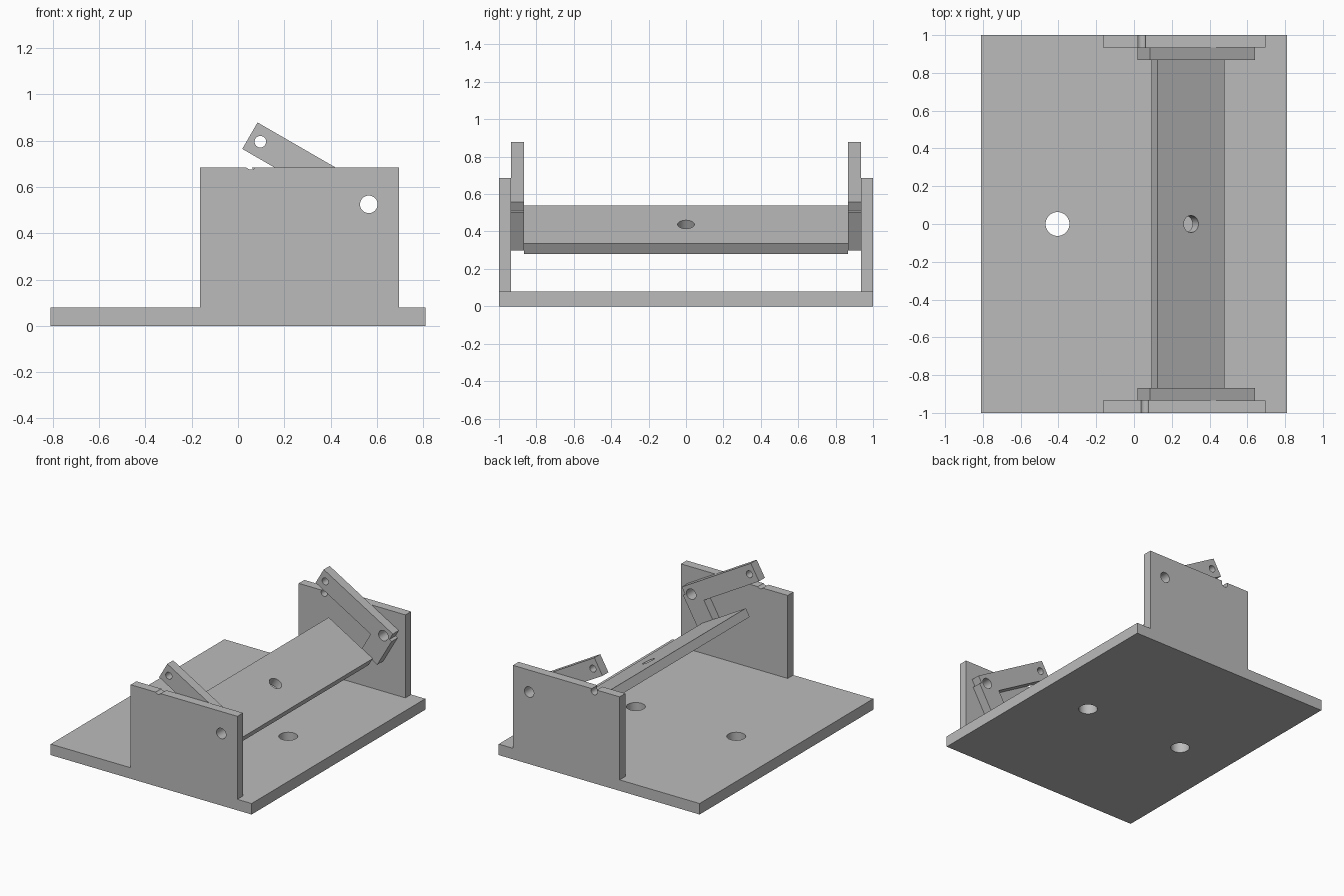
import bpy, bmesh
from math import sin, cos, radians
from mathutils import Vector

cube = bpy.data.objects.get("Cube")
if cube:
    bpy.data.objects.remove(cube, do_unlink=True)

grey = bpy.data.materials.new("plain_grey")
grey.use_nodes = True
COLOUR = (0.5, 0.5, 0.5, 1)
grey.diffuse_color = COLOUR
grey.node_tree.nodes["Principled BSDF"].inputs["Base Color"].default_value = COLOUR

PIVOT = Vector((0.565, 0.525))
TILT = radians(30)


def tilted(u, v):
    """Point in the swinging cradle: u along the arm to its free end, v across it."""
    return (PIVOT.x - u * cos(TILT) + v * sin(TILT),
            PIVOT.y + u * sin(TILT) + v * cos(TILT))


def finish(name, bm):
    bmesh.ops.recalc_face_normals(bm, faces=bm.faces)
    mesh = bpy.data.meshes.new(name)
    bm.to_mesh(mesh)
    bm.free()
    mesh.materials.append(grey)
    obj = bpy.data.objects.new(name, mesh)
    bpy.context.collection.objects.link(obj)
    return obj


def extrude(name, profile, y0, y1):
    """Extrude an (x, z) outline along y."""
    bm = bmesh.new()
    face = bm.faces.new([bm.verts.new((x, y0, z)) for x, z in profile])
    result = bmesh.ops.extrude_face_region(bm, geom=[face])
    verts = [g for g in result["geom"] if isinstance(g, bmesh.types.BMVert)]
    bmesh.ops.translate(bm, verts=verts, vec=(0, y1 - y0, 0))
    return finish(name, bm)


def box_profile(x0, x1, z0, z1):
    return [(x0, z0), (x1, z0), (x1, z1), (x0, z1)]


def drill(obj, centre, axis, radius):
    """Cut a round hole through a part."""
    bm = bmesh.new()
    bmesh.ops.create_cone(bm, cap_ends=True, segments=40,
                          radius1=radius, radius2=radius, depth=0.3)
    turn = Vector(axis).to_track_quat('Z', 'Y').to_matrix()
    bmesh.ops.rotate(bm, verts=bm.verts, matrix=turn)
    bmesh.ops.translate(bm, verts=bm.verts, vec=centre)
    cutter = finish("hole_cutter", bm)
    cutter.hide_render = True
    mod = obj.modifiers.new("hole", 'BOOLEAN')
    mod.operation = 'DIFFERENCE'
    mod.solver = 'EXACT'
    mod.object = cutter
    bpy.context.view_layer.objects.active = obj
    bpy.ops.object.modifier_apply(modifier=mod.name)
    bpy.data.objects.remove(cutter, do_unlink=True)


parts = []

# Base plate with two mounting holes
base = extrude("base_plate", box_profile(-0.81, 0.81, 0, 0.08), -1, 1)
for x in (-0.405, 0.405):
    drill(base, (x, 0, 0.04), (0, 0, 1), 0.063)
parts.append(base)

# Side walls with pivot holes and a locking notch in the top edge
wall_outline = box_profile(-0.165, 0.695, 0.08, 0.685)
# Cradle arm: long bar, stepped heel and a leg down to the tilted plate
arm_outline = [tilted(u, v) for u, v in (
    (0.593, 0.066), (-0.05, 0.066), (-0.05, 0.012), (-0.07, 0.012),
    (-0.07, -0.22), (0.08, -0.22), (0.08, -0.066), (0.593, -0.066))]
lock = tilted(0.541, 0)

for side, s, notch in (("front", -1, (0.056, 0.70)), ("back", 1, (0.04, 0.67))):
    wall = extrude(side + "_wall", wall_outline, s * 0.935, s)
    drill(wall, (PIVOT.x, s * 0.97, PIVOT.y), (0, 1, 0), 0.038)
    drill(wall, (notch[0], s * 0.97, notch[1]), (0, 1, 0), 0.025)

    arm = extrude(side + "_arm", arm_outline, s * 0.867, s * 0.935)
    drill(arm, (PIVOT.x, s * 0.9, PIVOT.y), (0, 1, 0), 0.038)
    drill(arm, (lock[0], s * 0.9, lock[1]), (0, 1, 0), 0.025)
    parts += [wall, arm]

# Tilted plate hung between the arms, with a centre hole
plate = extrude("tilted_plate", [tilted(u, v) for u, v in
                box_profile(-0.021, 0.389, -0.27, -0.207)], -0.867, 0.867)
mid = tilted(0.184, -0.238)
drill(plate, (mid[0], 0, mid[1]), (sin(TILT), 0, cos(TILT)), 0.045)
parts.append(plate)

# Smooth hole walls, keep the edges crisp
bpy.ops.object.select_all(action='DESELECT')
for obj in parts:
    obj.select_set(True)
bpy.context.view_layer.objects.active = base
bpy.ops.object.shade_smooth_by_angle(angle=radians(30))
